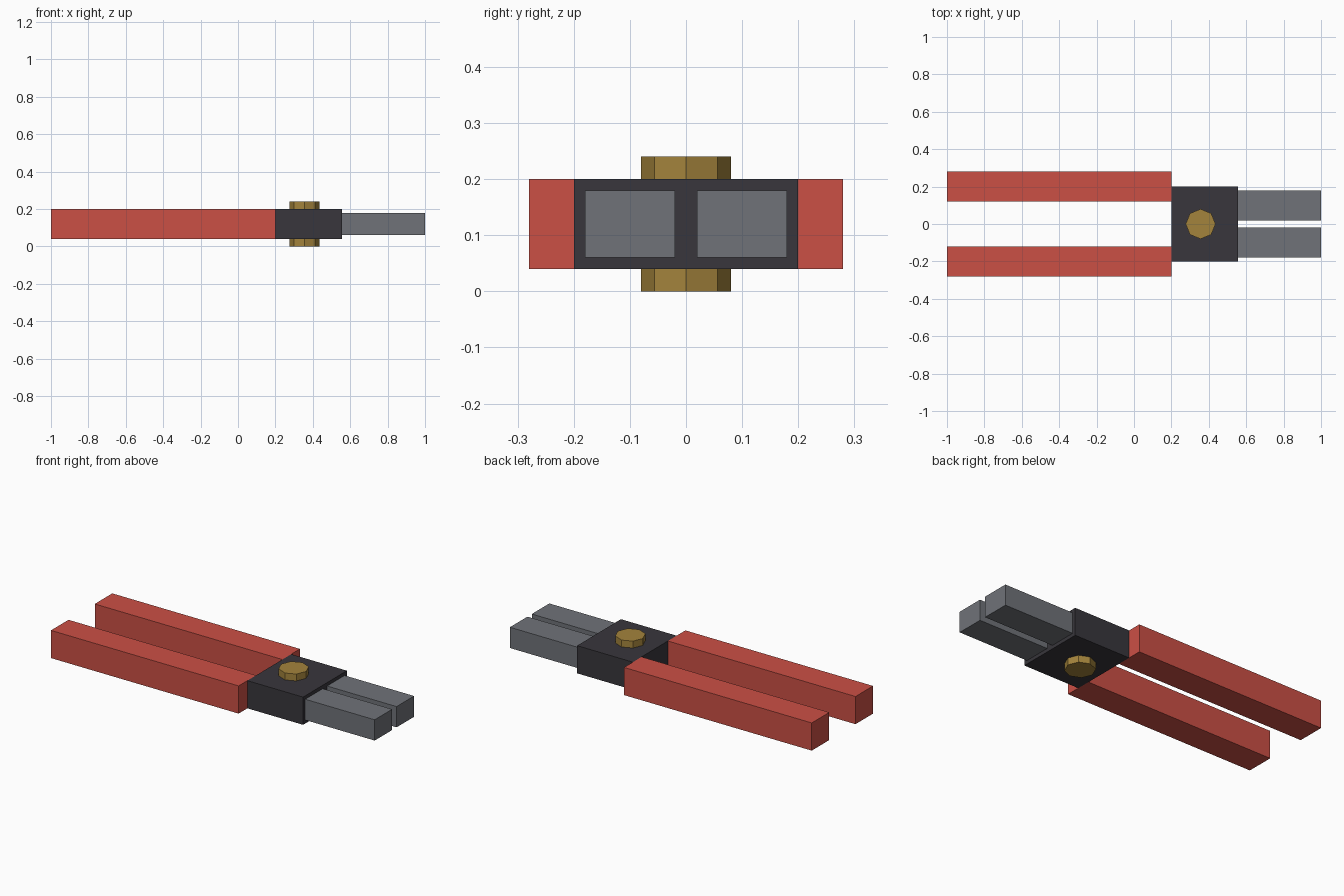
import bpy

if "Cube" in bpy.data.objects:
    bpy.data.objects.remove(bpy.data.objects["Cube"])


def material(name, rgb):
    m = bpy.data.materials.new(name)
    m.diffuse_color = (*rgb, 1)
    m.use_nodes = True
    m.node_tree.nodes["Principled BSDF"].inputs["Base Color"].default_value = m.diffuse_color
    return m


red = material("red_grip", (0.60, 0.08, 0.06))
dark = material("dark_steel", (0.04, 0.037, 0.045))
grey = material("grey_steel", (0.16, 0.17, 0.19))
brass = material("brass", (0.37, 0.23, 0.045))


def box(name, lo, hi, mat):
    bpy.ops.mesh.primitive_cube_add(size=1, location=[(a + b) / 2 for a, b in zip(lo, hi)])
    o = bpy.context.object
    o.name = name
    o.scale = [b - a for a, b in zip(lo, hi)]
    bpy.ops.object.transform_apply(location=False, rotation=False, scale=True)
    o.data.materials.append(mat)


# Paired handles and jaws, mirrored across y = 0
for side, s in (("left", 1), ("right", -1)):
    y0, y1 = sorted((0.12 * s, 0.28 * s))
    box(side + "_handle", (-1, y0, 0.04), (0.2, y1, 0.2), red)
    y0, y1 = sorted((0.02 * s, 0.18 * s))
    box(side + "_jaw", (0.556, y0, 0.06), (1, y1, 0.18), grey)

# Central pivot block
box("pivot_block", (0.2, -0.2, 0.04), (0.556, 0.2, 0.2), dark)

# Eight-sided pivot bolt running through the block
bpy.ops.mesh.primitive_cylinder_add(vertices=8, radius=0.08, depth=0.24, location=(0.356, 0, 0.12))
bolt = bpy.context.object
bolt.name = "pivot_bolt"
bolt.data.materials.append(brass)
